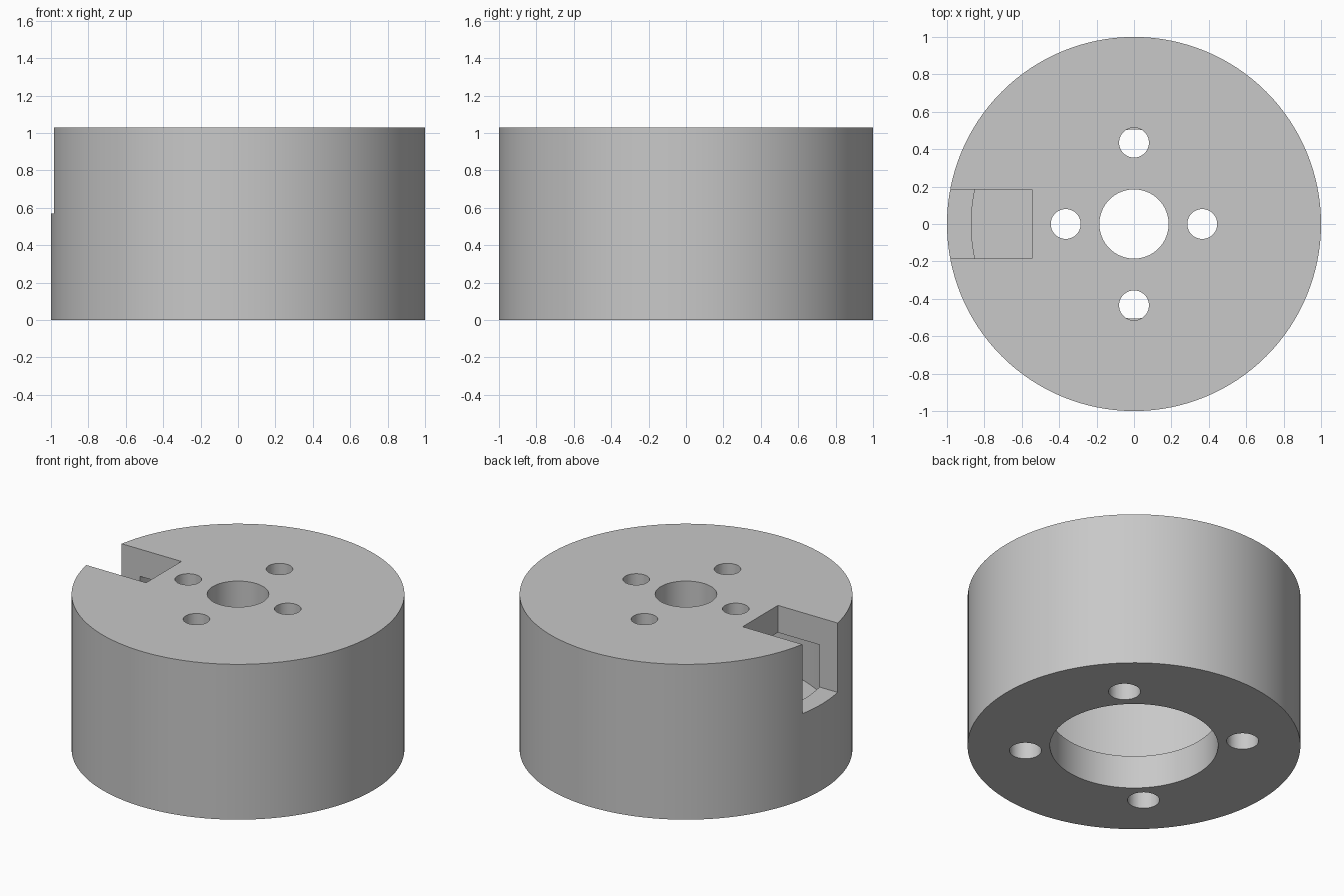
import bpy, bmesh, math
from mathutils import Matrix, Vector

if "Cube" in bpy.data.objects:
    bpy.data.objects.remove(bpy.data.objects["Cube"], do_unlink=True)

HEIGHT, CEILING, FLOOR = 1.03, 0.85, 0.22

grey = bpy.data.materials.new("plain grey")
grey.use_nodes = True
colour = (0.58, 0.58, 0.58, 1)
grey.diffuse_color = colour
grey.node_tree.nodes["Principled BSDF"].inputs["Base Color"].default_value = colour


def make_object(name, bm):
    bmesh.ops.recalc_face_normals(bm, faces=bm.faces)
    mesh = bpy.data.meshes.new(name)
    bm.to_mesh(mesh)
    bm.free()
    mesh.materials.append(grey)
    obj = bpy.data.objects.new(name, mesh)
    bpy.context.collection.objects.link(obj)
    return obj


def lathe(name, profile, steps):
    """Revolve a closed (radius, height) outline around z."""
    bm = bmesh.new()
    verts = [bm.verts.new((r, 0, z)) for r, z in profile]
    edges = [bm.edges.new((verts[i - 1], verts[i])) for i in range(len(verts))]
    bmesh.ops.spin(bm, geom=verts + edges, cent=(0, 0, 0), axis=(0, 0, 1),
                   angle=math.tau, steps=steps)
    bmesh.ops.remove_doubles(bm, verts=bm.verts, dist=0.0001)
    return make_object(name, bm)


def hole_cutter(name, x, y, radius, low, high):
    bm = bmesh.new()
    place = Matrix.Translation((x, y, (low + high) / 2))
    bmesh.ops.create_cone(bm, cap_ends=True, segments=48, radius1=radius,
                          radius2=radius, depth=high - low, matrix=place)
    return make_object(name, bm)


def box_cutter(name, low, high):
    bm = bmesh.new()
    low, high = Vector(low), Vector(high)
    place = Matrix.Translation((low + high) / 2) @ Matrix.Diagonal((high - low).to_4d())
    bmesh.ops.create_cube(bm, size=1, matrix=place)
    return make_object(name, bm)


# Hollow drum: outer wall, inner cavity, wide bottom bore, narrow top bore
drum = lathe("drum_housing", [
    (0.185, HEIGHT), (1, HEIGHT), (1, 0), (0.505, 0), (0.505, FLOOR),
    (0.87, FLOOR), (0.87, CEILING), (0.185, CEILING)], 128)

# Slot through the top plate and side wall
cutters = [box_cutter("slot_cutter", (-1.2, -0.185, 0.57), (-0.545, 0.185, 1.2))]

# Four bolt holes in the top plate, four in the bottom plate
for i in range(4):
    turn = i * math.pi / 2
    reach = 0.365 if i % 2 == 0 else 0.435
    cutters.append(hole_cutter("top_hole_cutter", reach * math.cos(turn),
                               reach * math.sin(turn), 0.08, 0.7, 1.2))
    turn += math.pi / 4
    cutters.append(hole_cutter("bottom_hole_cutter", 0.655 * math.cos(turn),
                               0.655 * math.sin(turn), 0.096, -0.1, 0.4))

# Cut everything, then drop the cutters
bpy.ops.object.select_all(action="DESELECT")
drum.select_set(True)
bpy.context.view_layer.objects.active = drum
for cutter in cutters:
    cutter.hide_render = True
    cut = drum.modifiers.new("cut", "BOOLEAN")
    cut.operation = "DIFFERENCE"
    cut.solver = "EXACT"
    cut.object = cutter
    bpy.ops.object.modifier_apply(modifier=cut.name)
    bpy.data.objects.remove(cutter, do_unlink=True)

bpy.ops.object.shade_smooth_by_angle(angle=math.radians(30))
